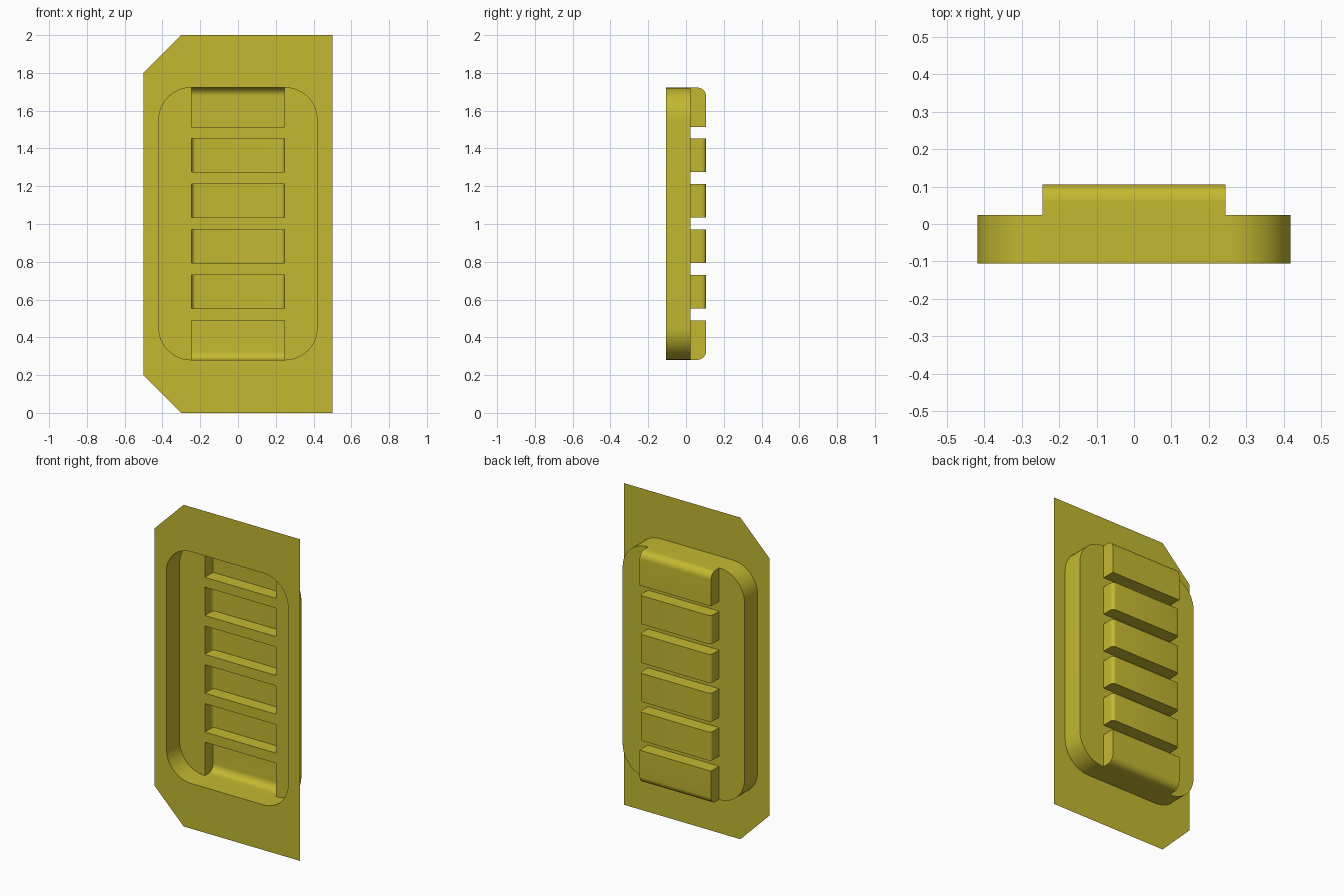
import bpy, bmesh, math

if "Cube" in bpy.data.objects:
    bpy.data.objects.remove(bpy.data.objects["Cube"])

FLANGE_Y, FLOOR_Y, LOUVER_Y = -0.106, 0.024, 0.106
HX, Z0, Z1, R = 0.419, 0.281, 1.722, 0.17      # recessed pan outline
LX = 0.245                                     # louver half width
END_LIP = 1.514                                # inner edge of the top louver

mat = bpy.data.materials.new("olive_yellow")
mat.diffuse_color = (0.55, 0.48, 0.03, 1)
mat.use_nodes = True
mat.node_tree.nodes["Principled BSDF"].inputs["Base Color"].default_value = mat.diffuse_color


def finish(name, bm):
    mesh = bpy.data.meshes.new(name)
    bm.to_mesh(mesh)
    bm.free()
    mesh.materials.append(mat)
    mesh.shade_smooth()
    mesh.set_sharp_from_angle(angle=math.radians(35))
    obj = bpy.data.objects.new(name, mesh)
    bpy.context.collection.objects.link(obj)
    return obj


def arc(cx, cy, r, a0, a1, n):
    return [(cx + r * math.cos(math.radians(a0 + (a1 - a0) * i / n)),
             cy + r * math.sin(math.radians(a0 + (a1 - a0) * i / n)))
            for i in range(n + 1)]


def flat_sheet(name, loops, y):
    """Flat sheet in the xz plane: first loop is the outline, the rest are holes."""
    bm = bmesh.new()
    for loop in loops:
        vs = [bm.verts.new((x, y, z)) for x, z in loop]
        for i, v in enumerate(vs):
            bm.edges.new((vs[i - 1], v))
    bmesh.ops.triangle_fill(bm, use_beauty=True, use_dissolve=False,
                            edges=bm.edges[:], normal=(0, 1, 0))
    for f in bm.faces:
        f.normal_update()
        if f.normal.y < 0:
            f.normal_flip()
    return finish(name, bm)


def swept_sheet(name, profile, place, a, b, closed=False, caps=False):
    """Sweep a profile from a to b; place(p, t) gives the 3D position."""
    bm = bmesh.new()
    va = [bm.verts.new(place(p, a)) for p in profile]
    vb = [bm.verts.new(place(p, b)) for p in profile]
    n = len(profile)
    for i in range(n if closed else n - 1):
        j = (i + 1) % n
        bm.faces.new((va[i], va[j], vb[j], vb[i]))
    if caps:
        bm.faces.new(va)
        bm.faces.new(vb)
    bmesh.ops.recalc_face_normals(bm, faces=bm.faces[:])
    return finish(name, bm)


# Rounded pan outline, corner by corner
top_right = arc(HX - R, Z1 - R, R, 0, 90, 12)
top_left = arc(-HX + R, Z1 - R, R, 90, 180, 12)
bottom_left = arc(-HX + R, Z0 + R, R, 180, 270, 12)
bottom_right = arc(HX - R, Z0 + R, R, 270, 360, 12)
pan = top_right + top_left + bottom_left + bottom_right

# Mounting flange with two clipped corners
flange = [(-0.3, 0), (0.5, 0), (0.5, 2), (-0.3, 2), (-0.5, 1.8), (-0.5, 0.2)]
flat_sheet("flange", [flange, pan], FLANGE_Y)

# Pan side wall
swept_sheet("pan_wall", pan, lambda p, t: (p[0], t, p[1]), FLANGE_Y, FLOOR_Y, closed=True)

# Pan floor, notched for the end louvers and pierced by the middle ones
top_notch = [(LX, Z1), (LX, END_LIP), (-LX, END_LIP), (-LX, Z1)]
bottom_notch = [(-x, 2.003 - z) for x, z in top_notch]
floor = top_right + top_notch + top_left + bottom_left + bottom_notch + bottom_right
spans = [(1.0025 + k * 0.2415 - 0.0885, 1.0025 + k * 0.2415 + 0.0885)
         for k in (-1.5, -0.5, 0.5, 1.5)]
holes = [[(-LX, a), (LX, a), (LX, b), (-LX, b)] for a, b in spans]
flat_sheet("pan_floor", [floor] + holes, FLOOR_Y)

# Middle louvers: rounded at their left and right ends
r = 0.022
middle = ([(LX, FLOOR_Y)] + arc(LX - r, LOUVER_Y - r, r, 0, 90, 6)
          + arc(-LX + r, LOUVER_Y - r, r, 90, 180, 6) + [(-LX, FLOOR_Y)])
for i, (a, b) in enumerate(spans):
    swept_sheet(f"middle_louver_{i + 1}", middle, lambda p, t: (p[0], p[1], t), a, b, caps=True)

# End louvers: rounded where they run into the pan wall
r = 0.045
end = ([(FLOOR_Y, Z1)] + arc(LOUVER_Y - r, Z1 - r, r, 90, 0, 8)
       + [(LOUVER_Y, END_LIP), (FLOOR_Y, END_LIP)])
swept_sheet("top_louver", end, lambda p, t: (t, p[0], p[1]), -LX, LX, caps=True)
swept_sheet("bottom_louver", end, lambda p, t: (t, p[0], 2.003 - p[1]), -LX, LX, caps=True)
